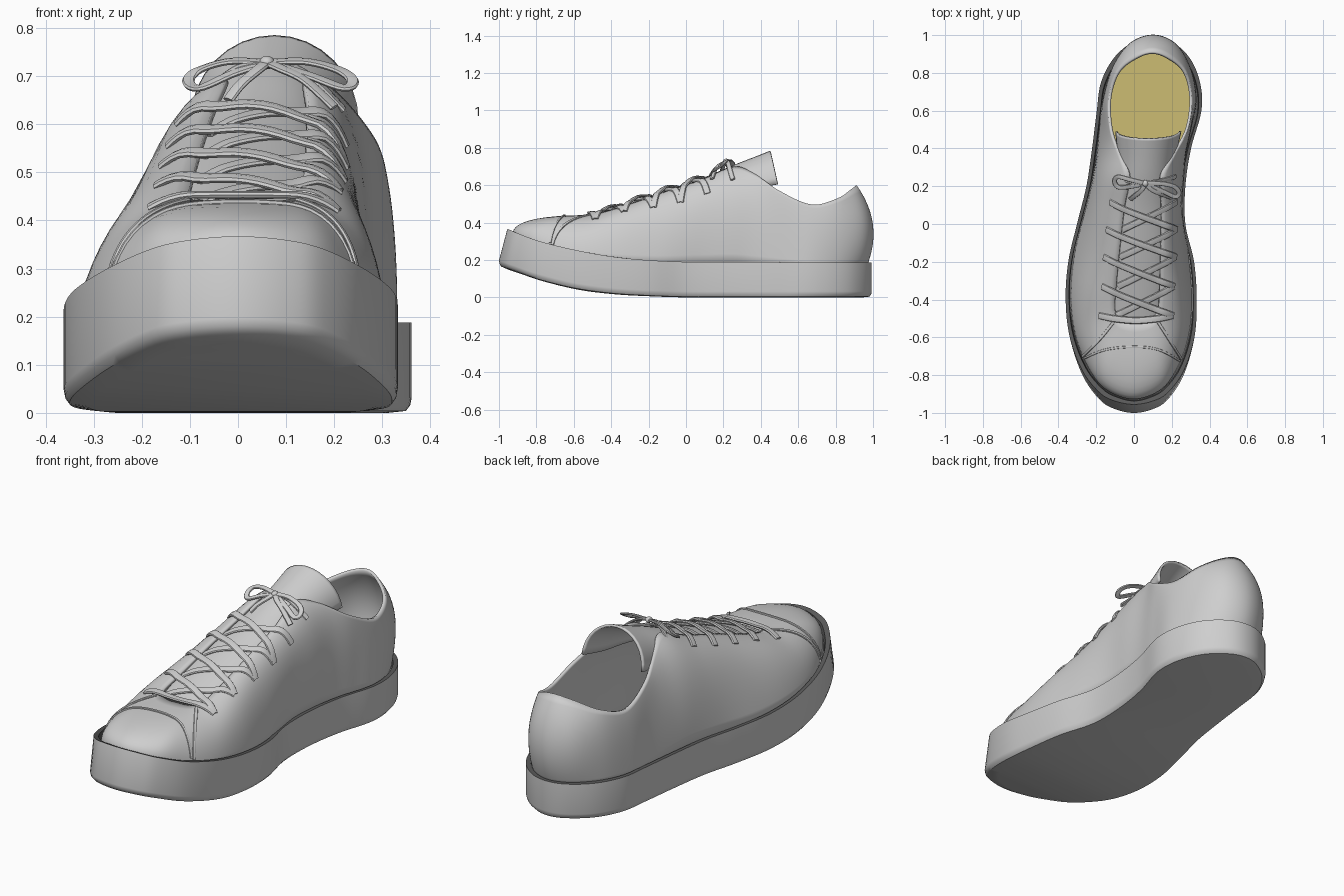
import bpy, math
from mathutils import Vector
from mathutils.bvhtree import BVHTree

if "Cube" in bpy.data.objects:
    bpy.data.objects.remove(bpy.data.objects["Cube"])


def material(name, rgb):
    m = bpy.data.materials.new(name)
    m.diffuse_color = (*rgb, 1)
    m.use_nodes = True
    m.node_tree.nodes["Principled BSDF"].inputs["Base Color"].default_value = m.diffuse_color
    return m


GREY = material("grey", (0.62, 0.62, 0.62))
TAN = material("tan_insole", (0.6, 0.5, 0.17))
DARK = material("dark_grey_welt", (0.1, 0.1, 0.1))


def add(name, verts, faces, mat=GREY):
    me = bpy.data.meshes.new(name)
    me.from_pydata([tuple(v) for v in verts], [], faces)
    me.materials.append(mat)
    me.shade_smooth()
    me.set_sharp_from_angle(angle=math.radians(38))
    ob = bpy.data.objects.new(name, me)
    bpy.context.collection.objects.link(ob)
    return ob


def lerp_table(table, y):
    if y <= table[0][0]:
        return table[0][1]
    for (a, va), (b, vb) in zip(table, table[1:]):
        if y <= b:
            return va + (vb - va) * (y - a) / (b - a)
    return table[-1][1]


def spline(pts, sub, closed=False):
    pts = [Vector(p) for p in pts]
    n, out = len(pts), []
    for i in range(n if closed else n - 1):
        if closed:
            a, b, c, d = (pts[(i + k) % n] for k in (-1, 0, 1, 2))
        else:
            a, b, c, d = (pts[min(max(i + k, 0), n - 1)] for k in (-1, 0, 1, 2))
        for s in range(sub):
            t = s / sub
            out.append(0.5 * (2 * b + (c - a) * t + (2 * a - 5 * b + 4 * c - d) * t * t
                              + (3 * b - a - 3 * c + d) * t ** 3))
    return out if closed else out + [pts[-1]]


def loft(rings, closed=True):
    n = len(rings[0])
    faces = [(j * n + i, j * n + (i + 1) % n, (j + 1) * n + (i + 1) % n, (j + 1) * n + i)
             for j in range(len(rings) - 1) for i in range(n if closed else n - 1)]
    return [v for r in rings for v in r], faces


def cap(start, n, up):
    # quads across a mirrored ring, toe to heel
    h, out = n // 2, []
    for i in range(h):
        f = list(dict.fromkeys(start + k % n for k in (i, i + 1, n - i - 1, n - i)))
        out.append(f if up else f[::-1])
    return out


# centre lines and sole heights along the length
C_BASE = [(-1, 0), (-.4, -.015), (0, -.015), (.2, .01), (.4, .04), (.6, .08), (1, .1)]
C_TOP = [(-.95, 0), (-.5, .01), (.2, .055), (.5, .08), (1, .1)]
Z_BOT = [(-1, .165), (-.9, .132), (-.78, .09), (-.57, .04), (-.35, .013), (-.1, .002), (0, 0)]
Z_TOP = [(-.955, .367), (-.85, .322), (-.727, .283), (-.46, .225), (-.19, .198), (0, .19), (1, .186)]
OUTLINE = [(-1, 0), (-.98, .1), (-.93, .18), (-.8, .268), (-.6, .33), (-.4, .347), (-.2, .333),
           (0, .287), (.2, .262), (.4, .262), (.6, .277), (.75, .262), (.88, .2), (.967, .1), (.993, 0)]


def mirrored(points):
    # (centre, half width, y, z) for one side -> closed loop, both sides
    right = [(c + w, y, z) for c, w, y, z in points]
    left = [(c - w, y, z) for c, w, y, z in points[-2:0:-1]]
    return right + left


def sole_ring(inset, table, dz, lean):
    pts = []
    for y, w in OUTLINE:
        y2 = y * (1 - inset) + lean * min(1, max(0, (-y - .6) / .4))
        pts.append((lerp_table(C_BASE, y), max(w - inset, 0), y2, lerp_table(table, y2) + dz))
    return spline(mirrored(pts), 6, True)


# sole: rounded lower edge, leaning toe wall, thin dark rim on top
rings = [sole_ring(.05, Z_BOT, 0, 0), sole_ring(.012, Z_BOT, .004, 0), sole_ring(.003, Z_BOT, .016, 0),
         sole_ring(0, Z_BOT, .032, 0), sole_ring(0, Z_TOP, 0, .045),
         sole_ring(.018, Z_TOP, 0, .045), sole_ring(.022, Z_TOP, -.03, .045)]
v, f = loft(rings)
n = len(rings[0])
sole = add("sole", v, f + cap(0, n, False) + cap(6 * n, n, True))
sole.data.materials.append(DARK)
for p in sole.data.polygons:
    if min(p.vertices) >= 4 * n:
        p.material_index = 1

# insole
ring = sole_ring(.037, Z_TOP, .004, .05)
add("insole", ring, cap(0, n, True), TAN)

# upper: base edge, middle and top edge (y, half width, z), toe to heel
UPPER = [
    (-.925, 0, -.835, 0, .412, -.5, 0, .44),
    (-.875, .147, -.785, .135, .405, -.5, .05, .44),
    (-.75, .243, -.68, .2, .388, -.49, .09, .443),
    (-.58, .305, -.53, .245, .375, -.45, .115, .455),
    (-.38, .325, -.36, .25, .405, -.33, .115, .49),
    (-.15, .305, -.14, .233, .445, -.13, .11, .56),
    (.08, .255, .09, .218, .495, .08, .10, .63),
    (.25, .237, .25, .212, .525, .25, .085, .70),
    (.36, .235, .38, .214, .485, .36, .14, .665),
    (.50, .243, .51, .23, .42, .50, .205, .57),
    (.66, .248, .67, .241, .36, .67, .22, .497),
    (.82, .2, .83, .204, .37, .81, .178, .53),
    (.925, .11, .955, .12, .39, .885, .085, .58),
    (.963, 0, 1.0, 0, .385, .912, 0, .6)]
base, mid, top = [], [], []
for by, bw, my, mw, mz, ty, tw, tz in UPPER:
    base.append((lerp_table(C_BASE, by), bw, by, lerp_table(Z_TOP, by) - .03))
    mid.append(((lerp_table(C_BASE, my) + lerp_table(C_TOP, my)) / 2, mw, my, mz))
    top.append((lerp_table(C_TOP, ty), tw, ty, tz))
A, B, C = (spline(mirrored(p), 7, True) for p in (base, mid, top))
rings = []
for j in range(13):
    t = j / 12
    rings.append([a * ((1 - t) * (1 - 2 * t)) + b * (4 * t * (1 - t)) + c * (t * (2 * t - 1))
                  for a, b, c in zip(A, B, C)])
up_v, up_f = loft(rings)
upper = add("upper", up_v, up_f)
solid = upper.modifiers.new("thickness", "SOLIDIFY")
solid.thickness, solid.offset = .014, -1

# tongue: arched strip (y, half width, crest z, edge drop, edge sweep back)
TONGUE = [(-.56, .11, .415, .03, 0), (-.35, .14, .487, .05, 0), (-.13, .14, .563, .06, 0),
          (.08, .135, .635, .08, 0), (.24, .138, .702, .12, 0), (.35, .155, .745, .16, .01),
          (.45, .175, .785, .18, .04)]
cols = []
for k in range(17):
    a = math.radians(-90 + 180 * k / 16)
    cols.append(spline([(lerp_table(C_TOP, y) + hw * math.sin(a), y + back * (1 - math.cos(a)),
                         zc - drop * (1 - math.cos(a))) for y, hw, zc, drop, back in TONGUE], 6))
rows = [list(r) for r in zip(*cols)]
tg_v, tg_f = loft(rows, False)
tongue = add("tongue", tg_v, tg_f)
solid = tongue.modifiers.new("thickness", "SOLIDIFY")
solid.thickness, solid.offset = .012, -1

off = len(up_v)
surface = BVHTree.FromPolygons(up_v + tg_v, up_f + [tuple(i + off for i in q) for q in tg_f])


def sweep(name, pts, normals, w, h):
    # ribbon or cord with an oval section
    rings = []
    for i, p in enumerate(pts):
        tan = (pts[min(i + 1, len(pts) - 1)] - pts[max(i - 1, 0)]).normalized()
        side = tan.cross(normals[i]).normalized()
        nor = side.cross(tan)
        rings.append([p + side * (w * math.copysign(abs(math.cos(a)) ** .6, math.cos(a)))
                      + nor * (h * math.sin(a)) for a in (math.tau * k / 8 for k in range(8))])
    v, f = loft(rings)
    m = len(v)
    return add(name, v, f + [tuple(range(7, -1, -1)), tuple(range(m - 8, m))])


def draped(name, xy, w, h, lift, arch=0, smooth=2):
    # lay a cord over the upper and tongue
    pts, nor = [], []
    for p in spline([(x, y, 0) for x, y in xy], 16 // (len(xy) - 1) + 2):
        hit, nrm, _, _ = surface.ray_cast(Vector((p.x, p.y, 2)), Vector((0, 0, -1)))
        if hit:
            pts.append(hit)
            nor.append(nrm if nrm.z > 0 else -nrm)
    for _ in range(smooth):
        for seq in (pts, nor):
            seq[1:-1] = [(seq[i - 1] + seq[i] * 2 + seq[i + 1]) / 4 for i in range(1, len(seq) - 1)]
    k = len(pts) - 1
    ends = [min(1, 4 * i / k + .1, 4 * (k - i) / k + .1) for i in range(k + 1)]
    out = [p + q.normalized() * (lift * (e if arch else 1) + arch * math.sin(math.pi * i / k))
           for i, (p, q, e) in enumerate(zip(pts, nor, ends))]
    return sweep(name, out, nor, w, h)


# seams of the toe cap and side panels
draped("toe_cap_seam", [(-.262, -.71), (-.15, -.665), (0, -.65), (.13, -.665), (.242, -.725)], .006, .005, .003, 0, 1)
draped("panel_seam_left", [(-.27, -.70), (-.18, -.61), (-.105, -.515)], .008, .006, .002, 0, 1)
draped("panel_seam_right", [(.252, -.72), (.19, -.62), (.125, -.515)], .008, .006, .002, 0, 1)

# laces: one straight bar, then crossed pairs
ROWS = [(-.485, .195), (-.33, .19), (-.175, .19), (-.03, .185), (.115, .175)]


def eyelet(i, s, reach=1):
    y, hw = ROWS[i]
    return (lerp_table(C_TOP, y) + s * hw * reach, y)


draped("lace_bar", [eyelet(0, -1), (.01, -.512), eyelet(0, 1)], .018, .008, .01, .003)
for i in range(4):
    # the over lace spans both sides, the under lace tucks beneath the left panel
    draped(f"lace_over_{i}", [eyelet(i + 1, -1), eyelet(i, 1)], .018, .008, .01, .01)
    draped(f"lace_under_{i}", [eyelet(i + 1, 1), eyelet(i, -1, .55)], .018, .007, .008, .001)

# bow: knot, two loops, two tails and two lead-in laces
K = Vector((.06, .215, .728))
UP = Vector((0, -.35, 1)).normalized()
bow = {
    "bow_loop_left": [K, (-.02, .235, .73), (-.085, .25, .71), (-.103, .225, .688), (-.08, .195, .675), (-.01, .2, .705), K],
    "bow_loop_right": [K, (.14, .215, .73), (.21, .2, .712), (.238, .17, .69), (.22, .145, .675), (.15, .175, .7), K],
    "bow_tail_left": [K, (.04, .18, .712), (.005, .15, .682), (-.02, .13, .65)],
    "bow_tail_right": [K, (.09, .185, .715), (.14, .16, .69), (.2, .14, .635)],
    "bow_lead_left": [K, (0, .22, .717), (-.05, .235, .682), (-.1, .25, .635)],
    "bow_lead_right": [K, (.12, .225, .717), (.17, .235, .682), (.22, .25, .63)],
}
for name, path in bow.items():
    pts = spline(path, 6)
    sweep(name, pts, [UP] * len(pts), .013, .006)
bpy.ops.mesh.primitive_uv_sphere_add(segments=16, ring_count=8, radius=1, location=K)
knot = bpy.context.object
knot.name = "bow_knot"
knot.scale = (.016, .018, .014)
knot.data.materials.append(GREY)
knot.data.shade_smooth()
